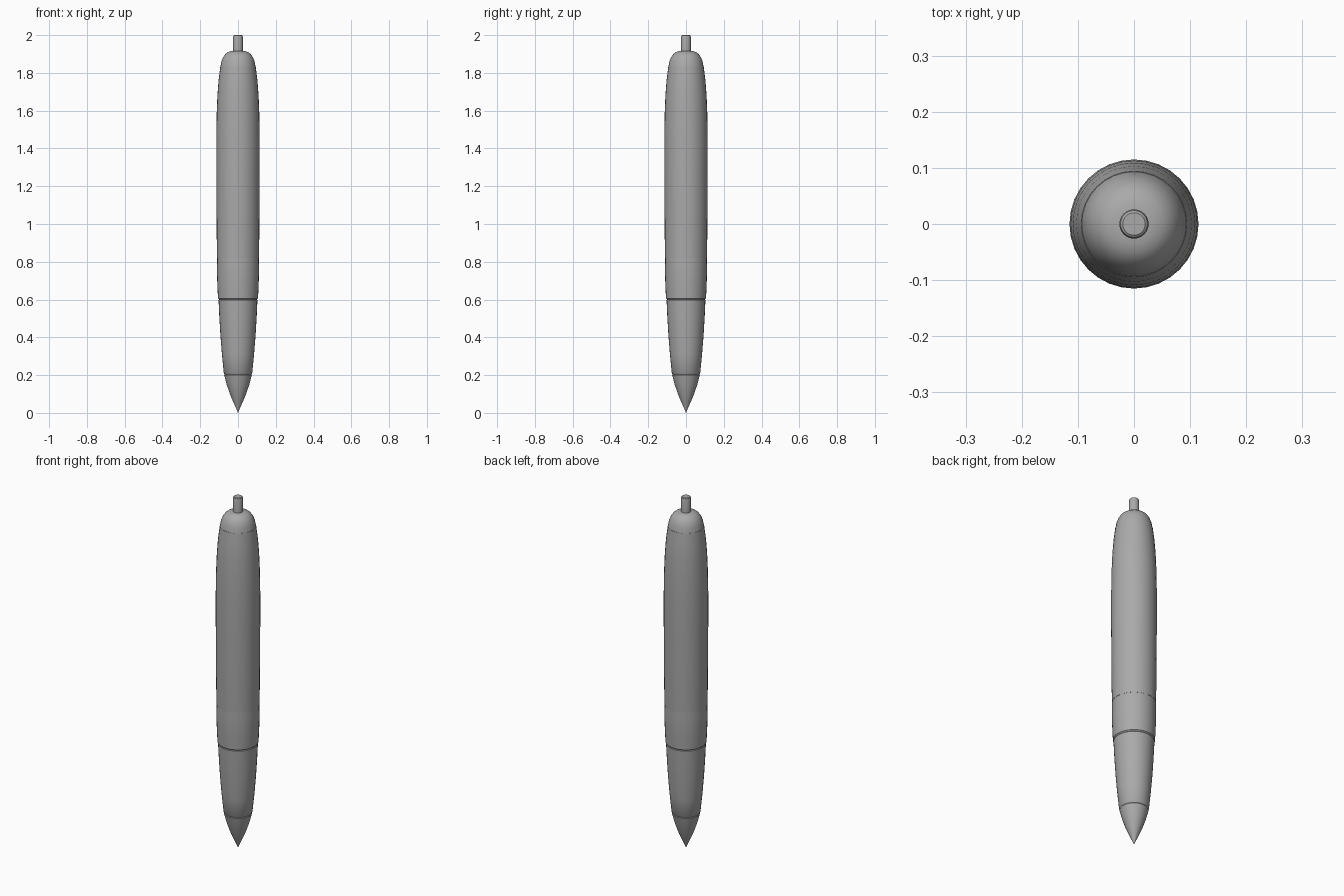
import bpy
import bmesh
from math import cos, sin, tau, radians

cube = bpy.data.objects.get("Cube")
if cube:
    bpy.data.objects.remove(cube, do_unlink=True)

# One plain grey for the whole pen
grey = bpy.data.materials.new("grey plastic")
grey.use_nodes = True
colour = (0.4, 0.4, 0.4, 1)
grey.diffuse_color = colour
grey.node_tree.nodes["Principled BSDF"].inputs["Base Color"].default_value = colour


def lathe(name, profile, sides=32):
    """Turn (radius, height) points around z and close both ends."""
    bm = bmesh.new()
    rings = []
    for r, z in profile:
        if r == 0:
            rings.append([bm.verts.new((0, 0, z))] * sides)
        else:
            rings.append([bm.verts.new((r * cos(tau * i / sides), r * sin(tau * i / sides), z))
                          for i in range(sides)])
    for low, high in zip(rings, rings[1:]):
        for i in range(sides):
            j = (i + 1) % sides
            corners = dict.fromkeys((low[i], low[j], high[j], high[i]))
            bm.faces.new(list(corners))
    for ring, (r, z) in ((rings[0], profile[0]), (rings[-1], profile[-1])):
        if r:
            bm.faces.new(ring)
    bmesh.ops.recalc_face_normals(bm, faces=bm.faces)
    mesh = bpy.data.meshes.new(name)
    bm.to_mesh(mesh)
    bm.free()
    mesh.materials.append(grey)
    obj = bpy.data.objects.new(name, mesh)
    bpy.context.collection.objects.link(obj)
    bpy.ops.object.select_all(action='DESELECT')
    obj.select_set(True)
    bpy.context.view_layer.objects.active = obj
    bpy.ops.object.shade_smooth_by_angle(angle=radians(35))
    return obj


# Writing tip
lathe("tip", [(0, 0), (0.006, 0.015), (0.024, 0.055), (0.043, 0.1),
              (0.06, 0.15), (0.073, 0.2), (0.07, 0.205)])

# Tapered front section
lathe("front_section", [(0.07, 0.203), (0.075, 0.21), (0.085, 0.31), (0.093, 0.41),
                        (0.099, 0.51), (0.103, 0.597), (0.099, 0.602)])

# Grip band
lathe("grip", [(0.1, 0.6), (0.106, 0.606), (0.109, 0.67), (0.111, 0.73),
               (0.111, 0.78), (0.11, 0.82)])

# Main barrel
lathe("barrel", [(0.111, 0.82), (0.113, 0.95), (0.114, 1.1), (0.115, 1.3), (0.115, 1.45),
                 (0.113, 1.58), (0.109, 1.68), (0.103, 1.76), (0.094, 1.832)])

# Domed end cap
lathe("end_cap", [(0.093, 1.832), (0.088, 1.86), (0.079, 1.883), (0.067, 1.9),
                  (0.052, 1.911), (0.035, 1.916), (0.02, 1.917)])

# Push button
lathe("push_button", [(0.026, 1.91), (0.026, 1.99), (0.024, 1.997), (0.02, 2)])
